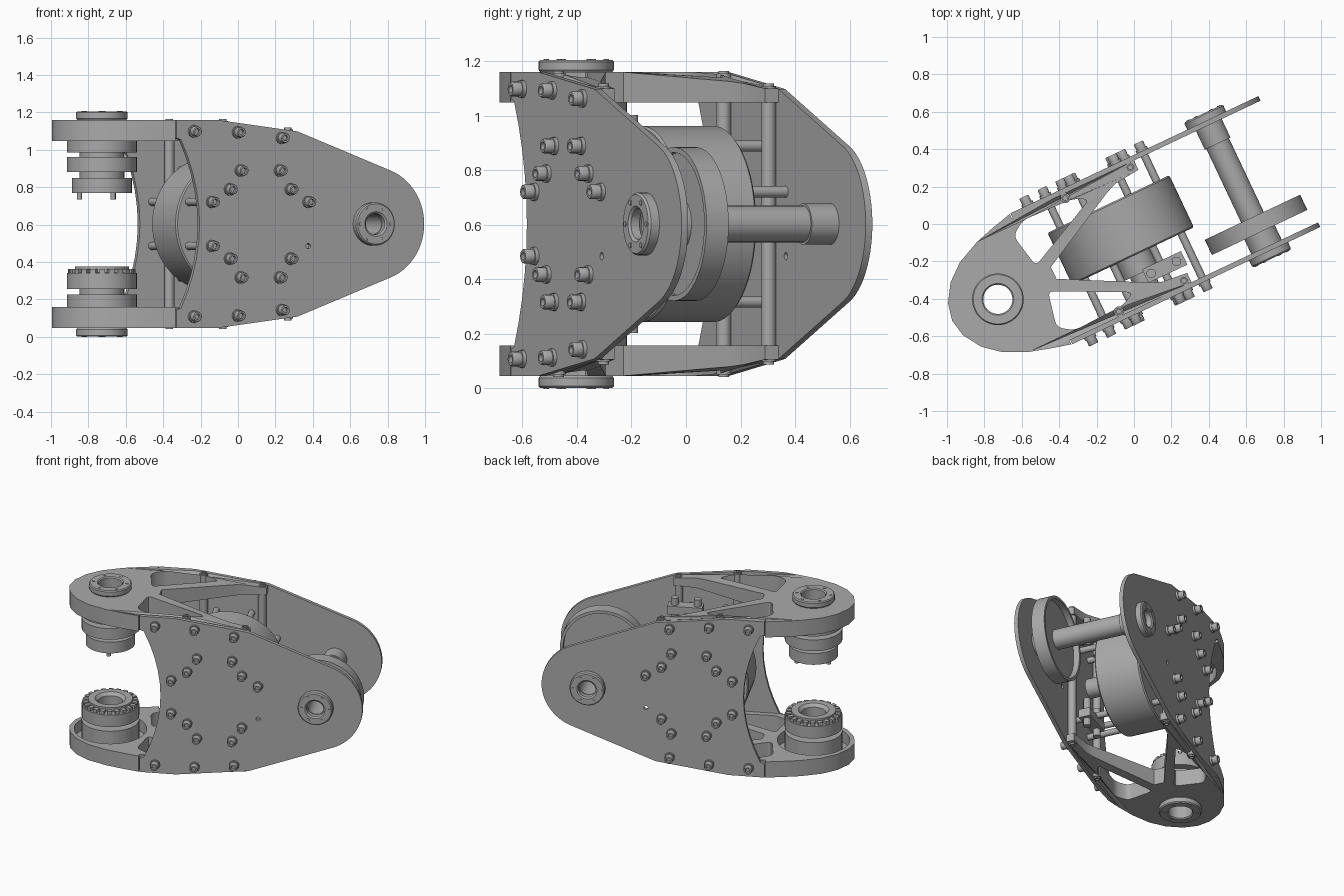
import bpy, bmesh
from math import sin, cos, pi, radians
from mathutils import Matrix, Vector

if "Cube" in bpy.data.objects:
    bpy.data.objects.remove(bpy.data.objects["Cube"])

ZC = 0.603          # mid height
PLATE_IN, PLATE_OUT = 0.36, 0.387
PIVOT = -0.83       # hinge axis along the frame
SHAFT = 0.588       # cross shaft along the frame
MOTOR = -0.078
ROOT = Matrix.Rotation(radians(25.3), 4, 'Z') @ Matrix.Translation((0, -0.053, 0))

grey = bpy.data.materials.new("machined_grey")
grey.use_nodes = True
grey.diffuse_color = (0.4, 0.4, 0.4, 1)
grey.node_tree.nodes["Principled BSDF"].inputs["Base Color"].default_value = (0.4, 0.4, 0.4, 1)


def finish(name, bm):
    """Move a mesh from frame space into place and shade it."""
    bmesh.ops.remove_doubles(bm, verts=bm.verts, dist=1e-5)
    bmesh.ops.recalc_face_normals(bm, faces=bm.faces)
    mesh = bpy.data.meshes.new(name)
    bm.to_mesh(mesh)
    bm.free()
    mesh.transform(ROOT)
    mesh.materials.append(grey)
    mesh.shade_smooth()
    mesh.set_sharp_from_angle(angle=radians(32))
    obj = bpy.data.objects.new(name, mesh)
    bpy.context.scene.collection.objects.link(obj)
    return obj


def lathe(name, profile, origin, axis=(0, 0, 1), segs=40):
    """Revolve a closed (radius, height) profile about an axis."""
    bm = bmesh.new()
    place = Matrix.Translation(origin) @ Vector(axis).to_track_quat('Z', 'Y').to_matrix().to_4x4()
    rings = []
    for i in range(segs):
        a = 2 * pi * i / segs
        rings.append([bm.verts.new(place @ Vector((r * cos(a), r * sin(a), h))) for r, h in profile])
    n = len(profile)
    for i in range(segs):
        p, q = rings[i], rings[(i + 1) % segs]
        for j in range(n):
            k = (j + 1) % n
            if profile[j][0] > 0 or profile[k][0] > 0:
                bm.faces.new((p[j], q[j], q[k], p[k]))
    return finish(name, bm)


def rod(name, r, length, origin, axis, segs=20):
    return lathe(name, [(0, 0), (r, 0), (r, length), (0, length)], origin, axis, segs)


def tube(name, r_in, r_out, length, origin, axis, segs=40):
    return lathe(name, [(r_in, 0), (r_out, 0), (r_out, length), (r_in, length)], origin, axis, segs)


def circle(cx, cy, r, n=40):
    return [(cx + r * cos(2 * pi * i / n), cy + r * sin(2 * pi * i / n)) for i in range(n)]


def rounded(points, radius):
    """Round the corners of a polygon."""
    out = []
    for i, p in enumerate(points):
        p = Vector(p)
        a, b = Vector(points[i - 1]) - p, Vector(points[(i + 1) % len(points)]) - p
        s = p + a.normalized() * min(radius, a.length / 2.1)
        e = p + b.normalized() * min(radius, b.length / 2.1)
        for t in (0, 0.25, 0.5, 0.75, 1):
            out.append(tuple(s * (1 - t) ** 2 + p * (2 * t * (1 - t)) + e * t * t))
    return out


def slab(loops, thickness, matrix):
    """Filled outline with holes, extruded symmetrically, as a bmesh."""
    curve = bpy.data.curves.new("outline", 'CURVE')
    curve.dimensions, curve.fill_mode, curve.extrude = '2D', 'BOTH', thickness / 2
    for loop in loops:
        sp = curve.splines.new('POLY')
        sp.points.add(len(loop) - 1)
        for pt, (x, y) in zip(sp.points, loop):
            pt.co = (x, y, 0, 1)
        sp.use_cyclic_u = True
    tmp = bpy.data.objects.new("outline", curve)
    mesh = bpy.data.meshes.new_from_object(tmp)
    bm = bmesh.new()
    bm.from_mesh(mesh)
    bm.transform(matrix)
    bpy.data.objects.remove(tmp)
    bpy.data.curves.remove(curve)
    bpy.data.meshes.remove(mesh)
    return bm


def mirrored(half):
    return half + [(x, -y) for x, y in reversed(half) if abs(y) > 1e-6]


# Side plates: concave rear edge, tapered flanks, round nose
half = [(-0.435 - 0.11 * t * t, 0.45 * t) for t in (0, 0.2, 0.4, 0.6, 0.8, 1)]
half += [(-0.573, 0.46), (-0.573, 0.557), (-0.336, 0.557), (0.144, 0.495)]
half += [(SHAFT + 0.305 * cos(radians(a)), 0.305 * sin(radians(a))) for a in range(70, -1, -5)]
plate = mirrored(half)
for side, label in ((-1, "front"), (1, "back")):
    mid = side * (PLATE_IN + PLATE_OUT) / 2
    turn = Matrix.Translation((0, mid, ZC)) @ Matrix.Rotation(pi / 2, 4, 'X')
    holes = [circle(SHAFT, 0, 0.07), circle(MOTOR + 0.285, -0.118, 0.014, 16)]
    finish(label + "_side_plate", slab([plate] + holes, PLATE_OUT - PLATE_IN, turn))

# Hinge arms: outer web plus deep rim and ribs
half = [(-0.5, 0.035), (-0.06, 0.265), (0, 0.29), (0.145, 0.305), (0.145, PLATE_IN), (-0.336, PLATE_IN),
        (-0.578, PLATE_IN), (-0.578, 0.385), (-0.68, 0.36), (-0.8, 0.325), (-0.93, 0.265),
        (-1.02, 0.19), (-1.08, 0.095), (-1.1, 0)]
arm = mirrored(half)
window = [(-0.57, 0.075), (-0.16, 0.275), (-0.24, 0.315), (-0.53, 0.325), (-0.61, 0.27)]
windows = [rounded(window, 0.035), rounded([(x, -y) for x, y in window], 0.035)]
for s, label in ((1, "upper"), (-1, "lower")):
    for part, lo, hi, bore in (("web", 0.525, 0.557, 0.1), ("rim", 0.445, 0.525, 0.235)):
        bm = slab([arm, circle(PIVOT, 0, bore)] + windows, hi - lo,
                  Matrix.Translation((0, 0, ZC + s * (lo + hi) / 2)))
        for v in bm.verts:      # taper the legs with the plates
            if abs(v.co.z - ZC) > 0.46 and v.co.x > -0.336:
                v.co.z -= s * 0.06 * (v.co.x + 0.336) / 0.48
        finish(label + "_arm_" + part, bm)

    # Hinge flange with screws
    lathe(label + "_hinge_flange", [(0.078, 0.50), (0.1, 0.50), (0.1, 0.557), (0.132, 0.557), (0.138, 0.565),
          (0.138, 0.595), (0.132, 0.602), (0.085, 0.602), (0.078, 0.595)], (PIVOT, 0, ZC), (0, 0, s))
    for i in range(6):
        a = i * pi / 3
        rod(label + "_flange_screw", 0.01, 0.006,
            (PIVOT + 0.11 * cos(a), 0.11 * sin(a), ZC + s * 0.599), (0, 0, s), 10)

    # Posts between the arms, with screw heads
    for u, top in ((0.112, 0.505), (-0.273, 0.552)):
        for v in (-0.335, 0.335):
            rod(label + "_post", 0.027, top, (u, v, ZC), (0, 0, s))
            tube(label + "_post_screw", 0.012, 0.02, 0.01, (u, v, ZC + s * top), (0, 0, s), 16)

    # Tensioner bracket ahead of the motor
    bm = bmesh.new()
    bmesh.ops.create_cube(bm, size=1, matrix=Matrix.Translation((0.05, -0.225, ZC + s * 0.32))
                          @ Matrix.Diagonal((0.23, 0.08, 0.06, 1)))
    finish(label + "_tensioner_block", bm)
    for u in (-0.03, 0.12):
        rod(label + "_tensioner_screw", 0.025, 0.2, (u, -0.225, ZC + s * 0.2), (0, 0, s))

# Hinge bearing stacks
lathe("upper_bearing", [(0.08, 1.14), (0.187, 1.14), (0.187, 0.985), (0.12, 0.985), (0.12, 0.96),
      (0.187, 0.96), (0.187, 0.88), (0.12, 0.88), (0.12, 0.85), (0.16, 0.85), (0.16, 0.77), (0.08, 0.77)],
      (PIVOT, 0, 0))
lathe("lower_bearing", [(0.08, 0.07), (0.187, 0.07), (0.187, 0.225), (0.12, 0.225), (0.12, 0.255),
      (0.187, 0.255), (0.187, 0.34), (0.145, 0.345), (0.145, 0.375), (0.1, 0.375), (0.08, 0.355)],
      (PIVOT, 0, 0))
for i in range(3):
    a = i * 2 * pi / 3 + 0.6
    rod("bearing_pin", 0.014, 0.06, (PIVOT + 0.12 * cos(a), 0.12 * sin(a), 0.735), (0, 0, 1), 12)
bm = bmesh.new()
for i in range(22):
    bmesh.ops.create_cube(bm, size=1, matrix=Matrix.Translation((PIVOT, 0, 0.35))
                          @ Matrix.Rotation(2 * pi * i / 22, 4, 'Z')
                          @ Matrix.Translation((0.16, 0, 0)) @ Matrix.Diagonal((0.04, 0.03, 0.025, 1)))
finish("bearing_teeth", bm)

# Motor drum and output hub
lathe("motor_drum", [(0, -0.1), (0.352, -0.1), (0.36, -0.092), (0.36, 0.2), (0.352, 0.208), (0, 0.208)],
      (MOTOR, 0, ZC), (0, 1, 0), 64)
rod("motor_hub", 0.1, 0.1, (MOTOR, -0.2, ZC), (0, 1, 0), 32)
rod("motor_pinion", 0.065, 0.14, (MOTOR, -0.3, ZC), (0, 1, 0), 32)

# Cross shaft, collars, and driven wheel
tube("cross_shaft", 0.056, 0.067, 0.76, (SHAFT, -0.38, ZC), (0, 1, 0))
tube("back_shaft_collar", 0.06, 0.076, 0.11, (SHAFT, 0.25, ZC), (0, 1, 0))
tube("front_shaft_collar", 0.06, 0.09, 0.09, (SHAFT, -0.36, ZC), (0, 1, 0))
lathe("driven_wheel", [(0.06, -0.275), (0.1, -0.275), (0.1, -0.25), (0.262, -0.25), (0.262, -0.275),
      (0.282, -0.275), (0.282, -0.185), (0.262, -0.185), (0.262, -0.225), (0.06, -0.225)],
      (SHAFT, 0, ZC), (0, 1, 0), 64)

# Socket bolts, spacer rods and shaft flanges on both plates
outer = [(u, s * z) for u, z in ((-0.47, 0.495), (-0.21, 0.49), (0.05, 0.46)) for s in (1, -1)]
inner = [(MOTOR + su * u, sz * z) for u, z in ((0.116, 0.286), (0.18, 0.185), (0.285, 0.118))
         for su in (1, -1) for sz in (1, -1)]
inner.remove((MOTOR + 0.285, -0.118))
head = [(0, 0), (0.033, 0), (0.033, 0.014), (0.027, 0.014), (0.027, 0.045), (0.024, 0.05),
        (0.015, 0.05), (0.015, 0.028), (0, 0.028)]
for side, label in ((-1, "front"), (1, "back")):
    for u, z in outer + inner:
        lathe(label + "_bolt", head, (u, side * PLATE_OUT, ZC + z), (0, side, 0), 16)
    lathe(label + "_shaft_flange", [(0.056, 0), (0.115, 0), (0.115, 0.034), (0.108, 0.042),
          (0.066, 0.042), (0.056, 0.034)], (SHAFT, side * PLATE_OUT, ZC), (0, side, 0))
    for i in range(6):
        a = i * pi / 3
        rod(label + "_shaft_screw", 0.01, 0.006,
            (SHAFT + 0.09 * cos(a), side * (PLATE_OUT + 0.039), ZC + 0.09 * sin(a)), (0, side, 0), 10)
for u, z in inner:
    if abs(abs(z) - 0.185) > 0.01:
        rod("spacer_rod", 0.021, 2 * PLATE_IN, (u, -PLATE_IN, ZC + z), (0, 1, 0))
